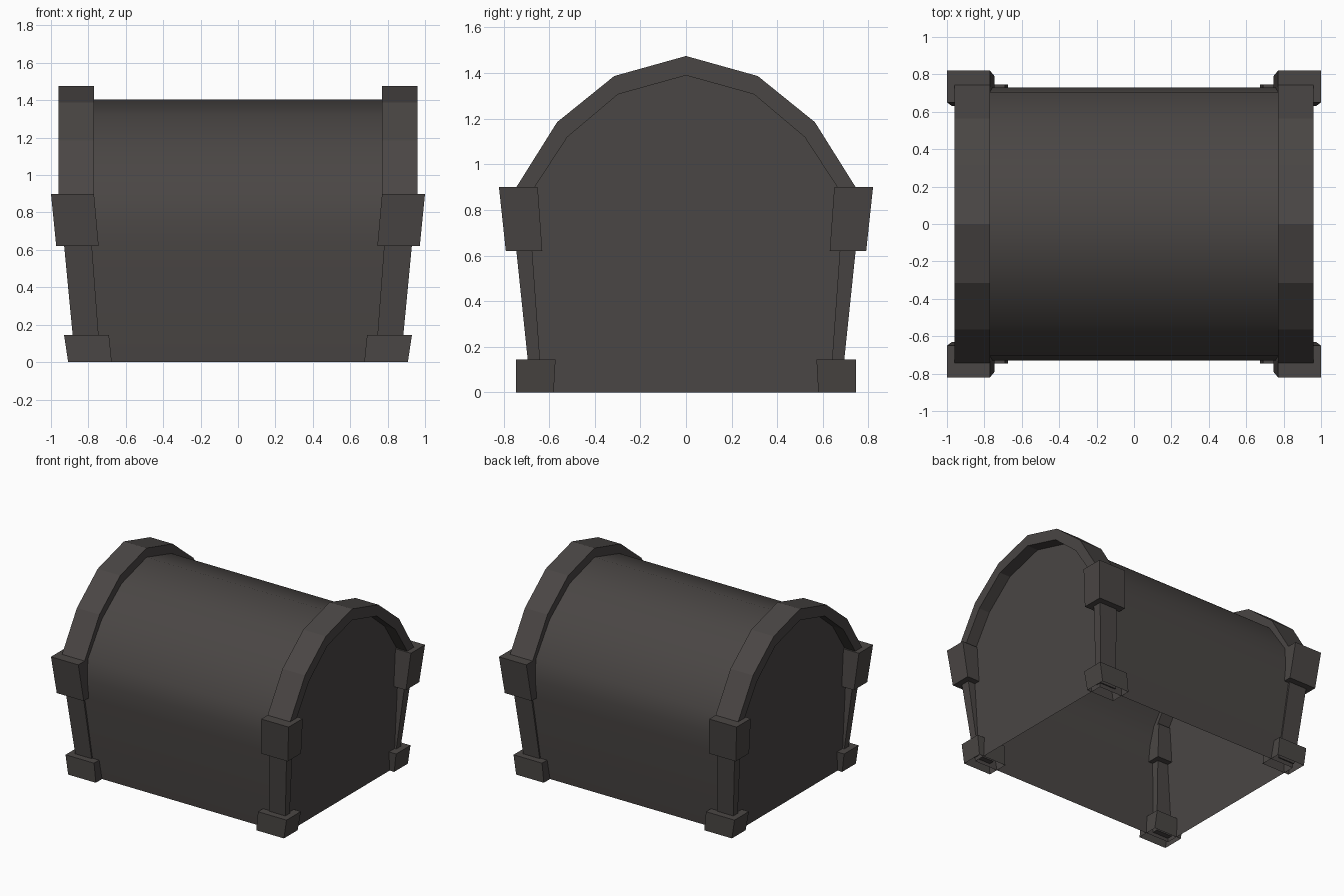
import bpy, bmesh

if "Cube" in bpy.data.objects:
    bpy.data.objects.remove(bpy.data.objects["Cube"])

mat = bpy.data.materials.new("dark_iron")
mat.diffuse_color = (0.068, 0.061, 0.058, 1)
mat.use_nodes = True
mat.node_tree.nodes["Principled BSDF"].inputs["Base Color"].default_value = mat.diffuse_color


def make(name, bm):
    bmesh.ops.recalc_face_normals(bm, faces=bm.faces)
    me = bpy.data.meshes.new(name)
    bm.to_mesh(me)
    bm.free()
    me.materials.append(mat)
    ob = bpy.data.objects.new(name, me)
    bpy.context.collection.objects.link(ob)
    return ob


def prism(name, profile, x0, x1):
    """Extrude a closed (y, z) outline along x."""
    bm = bmesh.new()
    a, b = [[bm.verts.new((x, y, z)) for y, z in profile] for x in (x0, x1)]
    n = len(a)
    for i in range(n):
        j = (i + 1) % n
        bm.faces.new((a[i], a[j], b[j], b[i]))
    bm.faces.new(a)
    bm.faces.new(b)
    return make(name, bm)


def leaning_box(name, low, high, sx, sy, open_bottom=False):
    """Box between two rectangles given as (x0, x1, y0, y1, z)."""
    bm = bmesh.new()
    rings = []
    for x0, x1, y0, y1, z in (low, high):
        rings.append([bm.verts.new((sx * x, sy * y, z))
                      for x, y in ((x0, y0), (x1, y0), (x1, y1), (x0, y1))])
    a, b = rings
    for i in range(4):
        j = (i + 1) % 4
        bm.faces.new((a[i], a[j], b[j], b[i]))
    bm.faces.new(b)
    bottom = bm.faces.new(a)
    bmesh.ops.recalc_face_normals(bm, faces=bm.faces)
    if open_bottom:
        bm.faces.remove(bottom)
    return make(name, bm)


def mirrored(half):
    """Half outline starting at the y = 0 apex, completed on the other side."""
    return [(-y, z) for y, z in reversed(half[1:])] + half


# Chest body: smooth barrel shell, open underneath
half = [(0, 1.405), (0.30, 1.32), (0.537, 1.14), (0.705, 0.9),
        (0.73, 0.75), (0.73, 0.62), (0.67, 0)]
body = prism("chest_body", mirrored(half), -0.87, 0.87)
bm = bmesh.new()
bm.from_mesh(body.data)
bmesh.ops.delete(bm, geom=[f for f in bm.faces if f.calc_center_median().z < 0.01],
                 context='FACES')
bm.to_mesh(body.data)
bm.free()
bpy.context.view_layer.objects.active = body
body.select_set(True)
bpy.ops.object.shade_smooth_by_angle(angle=0.7)

# Arched lid bands
outer = mirrored([(0, 1.475), (0.315, 1.387), (0.565, 1.185), (0.75, 0.89)])
inner = mirrored([(0, 1.39), (0.298, 1.307), (0.52, 1.12), (0.67, 0.89)])
for side, s in (("left", -1), ("right", 1)):
    prism("lid_band_" + side, outer + inner[::-1], s * 0.77, s * 0.96)

# Corner pillars with feet and top blocks
for side, sx in (("left", -1), ("right", 1)):
    for end, sy in (("front", -1), ("back", 1)):
        tag = f"_{end}_{side}"
        leaning_box("pillar" + tag, (0.737, 0.873, 0.632, 0.682, 0.03),
                    (0.787, 0.937, 0.68, 0.752, 0.7), sx, sy)
        leaning_box("foot" + tag, (0.675, 0.908, 0.58, 0.745, 0),
                    (0.69, 0.93, 0.572, 0.745, 0.145), sx, sy, True)
        leaning_box("top_block" + tag, (0.745, 0.972, 0.63, 0.79, 0.62),
                    (0.77, 1.0, 0.65, 0.82, 0.9), sx, sy)
